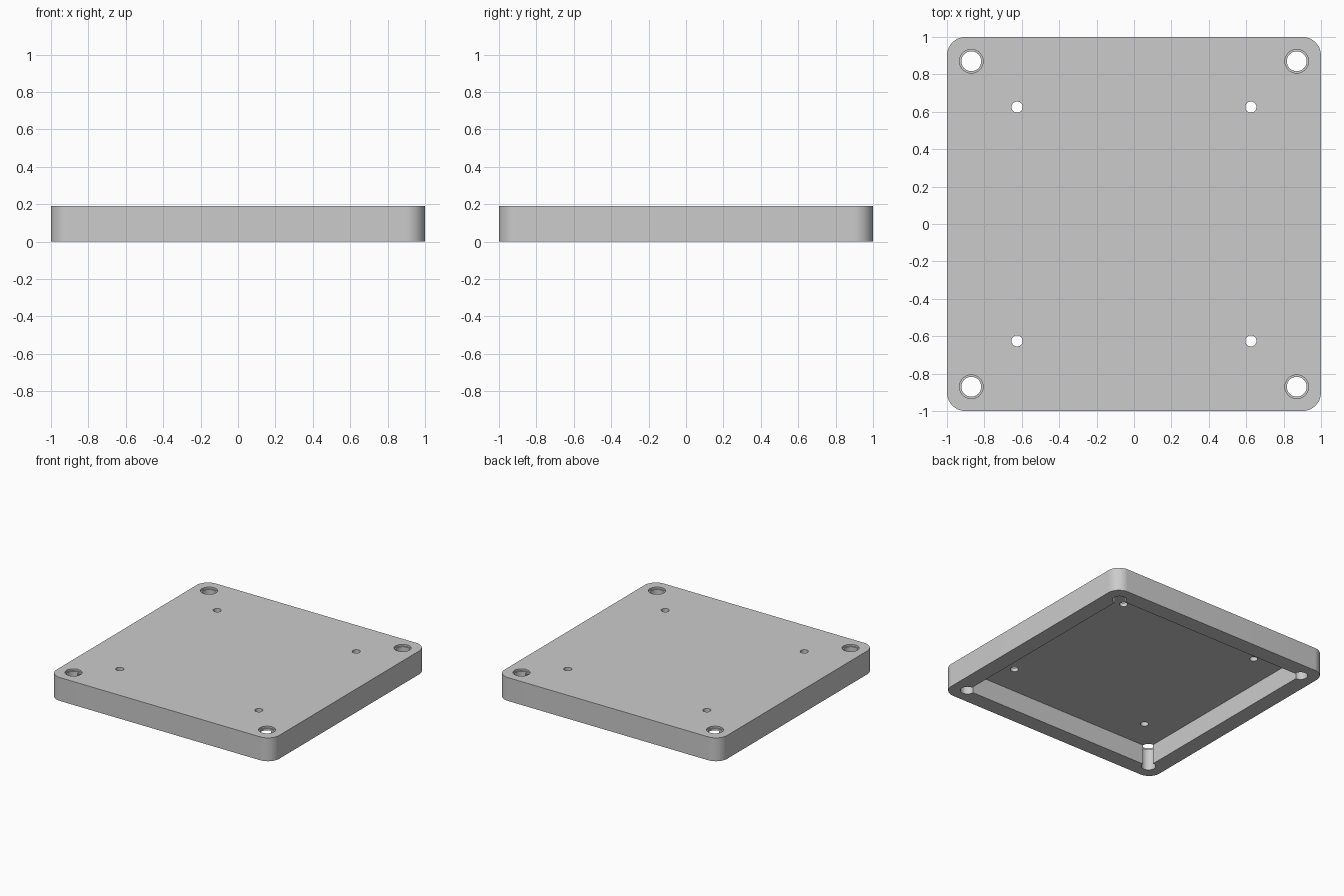
import bpy
import bmesh
from math import cos, sin, pi, radians

HEIGHT = 0.19
FLOOR = 0.16      # underside of the top skin
CAVITY = 0.87     # half width of the hollow, also the corner hole position
MOUNT = 0.625     # mounting hole position

cube = bpy.data.objects.get("Cube")
if cube:
    bpy.data.objects.remove(cube, do_unlink=True)

grey = bpy.data.materials.new("plain grey")
grey.use_nodes = True
colour = (0.6, 0.6, 0.6, 1)
grey.diffuse_color = colour
grey.node_tree.nodes["Principled BSDF"].inputs["Base Color"].default_value = colour


def prism(name, outline, z0, z1):
    """Extrude a flat outline between two heights."""
    bm = bmesh.new()
    face = bm.faces.new([bm.verts.new((x, y, z0)) for x, y in outline])
    top = bmesh.ops.extrude_face_region(bm, geom=[face])
    for v in top["geom"]:
        if isinstance(v, bmesh.types.BMVert):
            v.co.z = z1
    bmesh.ops.recalc_face_normals(bm, faces=bm.faces)
    mesh = bpy.data.meshes.new(name)
    bm.to_mesh(mesh)
    bm.free()
    mesh.materials.append(grey)
    obj = bpy.data.objects.new(name, mesh)
    bpy.context.collection.objects.link(obj)
    return obj


def circle(x, y, r, steps=48):
    return [(x + r * cos(2 * pi * i / steps), y + r * sin(2 * pi * i / steps))
            for i in range(steps)]


def rounded_square(half, r, steps=16):
    points = []
    for quarter, (sx, sy) in enumerate([(1, 1), (-1, 1), (-1, -1), (1, -1)]):
        for i in range(steps + 1):
            a = (quarter + i / steps) * pi / 2
            points.append((sx * (half - r) + r * cos(a), sy * (half - r) + r * sin(a)))
    return points


# Solid cover with rounded upright corners
cover = prism("cover_plate", rounded_square(1, 0.1), 0, HEIGHT)

# Hollow underside
square = [(-CAVITY, -CAVITY), (CAVITY, -CAVITY), (CAVITY, CAVITY), (-CAVITY, CAVITY)]
cutters = [prism("cavity_cutter", square, -0.1, FLOOR)]

# Corner holes with a shallow counterbore, and small mounting holes
for sx in (-1, 1):
    for sy in (-1, 1):
        x, y = sx * CAVITY, sy * CAVITY
        cutters += [
            prism("corner_hole_cutter", circle(x, y, 0.053), -0.2, 0.4),
            prism("counterbore_cutter", circle(x, y, 0.063), HEIGHT - 0.015, 0.3),
            prism("mount_hole_cutter", circle(sx * MOUNT, sy * MOUNT, 0.03, 32), -0.2, 0.4),
        ]

# Cut everything out of the cover and apply
bpy.context.view_layer.objects.active = cover
cover.select_set(True)
for cutter in cutters:
    mod = cover.modifiers.new("cut", "BOOLEAN")
    mod.operation = "DIFFERENCE"
    mod.solver = "EXACT"
    mod.object = cutter
    bpy.ops.object.modifier_apply(modifier=mod.name)
    bpy.data.objects.remove(cutter, do_unlink=True)

bpy.ops.object.shade_smooth_by_angle(angle=radians(30))
